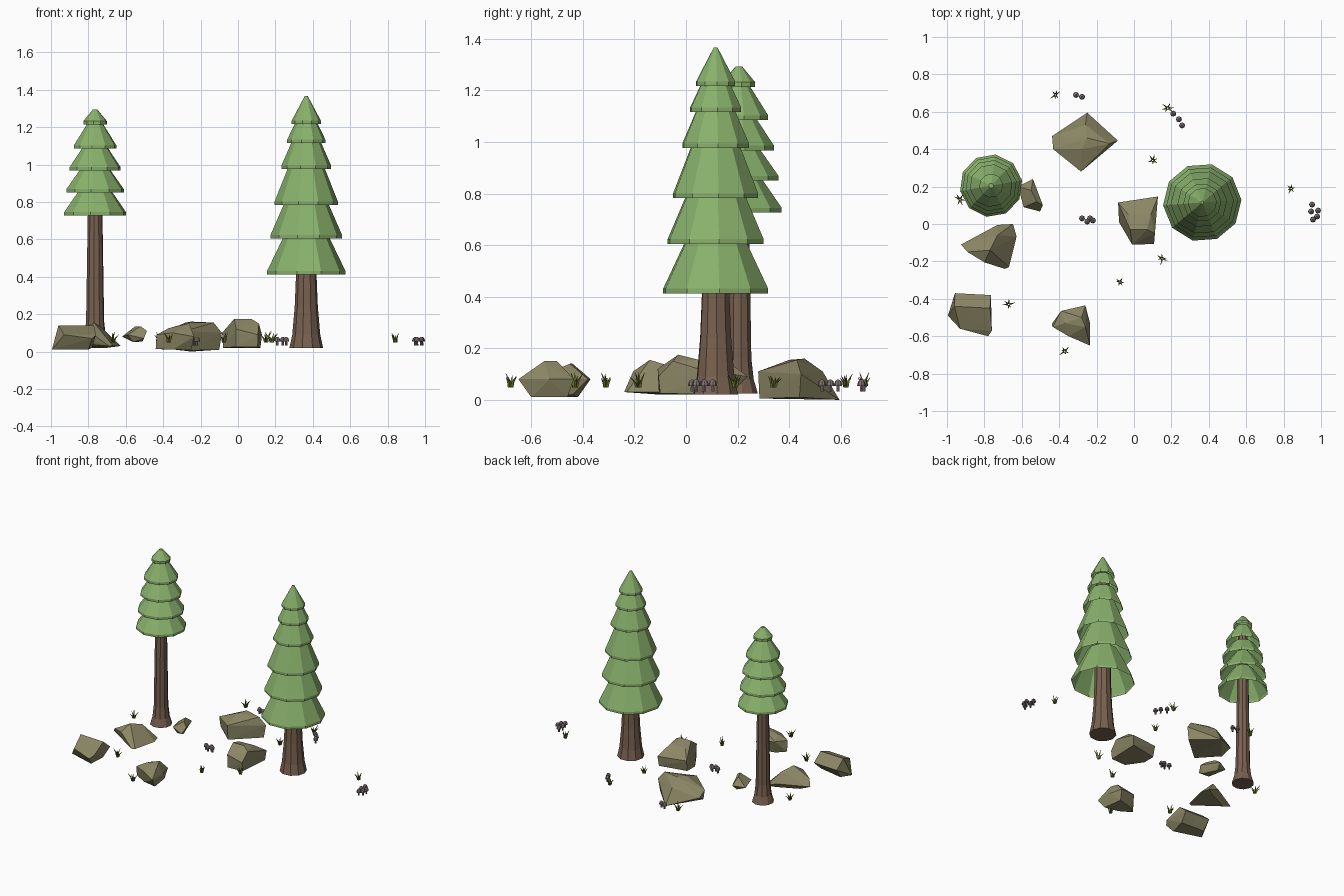
import bpy, bmesh, math, random
from mathutils import Vector

if "Cube" in bpy.data.objects:
    bpy.data.objects.remove(bpy.data.objects["Cube"])

random.seed(4)


def material(name, rgb):
    m = bpy.data.materials.new(name)
    m.diffuse_color = (*rgb, 1)
    m.use_nodes = True
    m.node_tree.nodes["Principled BSDF"].inputs["Base Color"].default_value = m.diffuse_color
    return m


LEAF = material("leaf_green", (0.25, 0.44, 0.15))
BARK = material("bark_brown", (0.19, 0.12, 0.08))
ROCK = material("rock_olive", (0.26, 0.24, 0.13))
CAP = material("mushroom_mauve", (0.22, 0.17, 0.18))
GRASS = material("grass_olive", (0.13, 0.17, 0.025))


def finish(name, bm, mat):
    bmesh.ops.recalc_face_normals(bm, faces=bm.faces)
    me = bpy.data.meshes.new(name)
    bm.to_mesh(me)
    bm.free()
    me.materials.append(mat)
    ob = bpy.data.objects.new(name, me)
    bpy.context.collection.objects.link(ob)
    return ob


def loft(bm, rings, cap_start=True, cap_end=True):
    """Skin a list of equally sized vertex rings."""
    rings = [[bm.verts.new(p) for p in ring] for ring in rings]
    n = len(rings[0])
    for a, b in zip(rings, rings[1:]):
        for i in range(n):
            j = (i + 1) % n
            bm.faces.new((a[i], a[j], b[j], b[i]))
    if cap_start:
        bm.faces.new(rings[0][::-1])
    if cap_end:
        bm.faces.new(rings[-1])


def circle(cx, cy, r, z, n, turn=0.0):
    return [(cx + r * math.cos(turn + math.tau * i / n),
             cy + r * math.sin(turn + math.tau * i / n), z) for i in range(n)]


def lathe(bm, x, y, profile, n, turn=0.0, cap_start=True, cap_end=True):
    loft(bm, [circle(x, y, r, z, n, turn) for r, z in profile], cap_start, cap_end)


def tree(name, x, y, trunk, tiers, apex, turn):
    bm = bmesh.new()
    lathe(bm, x, y, trunk, 10, turn)
    finish(name + "_trunk", bm, BARK)
    # hollow tiers: short vertical rim, then a cone tucked under the next tier
    bm = bmesh.new()
    for k, (r, z, r_top) in enumerate(tiers):
        last = k == len(tiers) - 1
        rim = z + 0.018
        if last:
            top = apex
        else:
            top = tiers[k + 1][1]
            extra = 0.05 if k < len(tiers) - 3 else 0.002
            r_top -= (r - r_top) / (top - rim) * extra
            top += extra
        lathe(bm, x, y, [(r, z), (r, rim), (r_top, top)], 10, turn, False, last)
    finish(name + "_foliage", bm, LEAF)


# Trees: tiers are (rim radius, rim height, radius where the next tier starts)
tree("tall_tree", 0.365, 0.115,
     [(0.09, 0.02), (0.075, 0.09), (0.062, 0.24), (0.055, 0.41), (0.045, 1.235)],
     [(0.21, 0.413, 0.126), (0.192, 0.605, 0.122), (0.17, 0.783, 0.1),
      (0.133, 0.977, 0.08), (0.102, 1.116, 0.062), (0.078, 1.217, 0.008)],
     1.366, math.radians(4))
tree("small_tree", -0.764, 0.205,
     [(0.074, 0.025), (0.058, 0.08), (0.049, 0.16), (0.04, 0.72), (0.03, 1.22)],
     [(0.168, 0.727, 0.095), (0.156, 0.85, 0.085), (0.138, 0.968, 0.072),
      (0.115, 1.085, 0.045), (0.064, 1.214, 0.013)],
     1.293, math.radians(10))


# Rocks: faceted hulls around a few corner points
def rock(name, corners):
    bm = bmesh.new()
    for p in corners:
        bm.verts.new(p)
    hull = bmesh.ops.convex_hull(bm, input=bm.verts)
    loose = [v for v in bm.verts if not v.link_faces]
    bmesh.ops.delete(bm, geom=loose, context="VERTS")
    finish(name, bm, ROCK)


rock("rock_back", [
    (-.25, .595, 0), (-.10, .44, .01), (-.28, .285, .005), (-.42, .40, .02),
    (-.438, .47, .06), (-.086, .446, .10), (-.283, .28, .11), (-.432, .40, .09),
    (-.26, .53, .11), (-.13, .43, .155), (-.28, .40, .155), (-.25, .46, .16)])
rock("rock_middle", [
    (-.08, .10, .02), (.12, .14, .02), (.105, -.10, .025), (-.01, -.105, .025),
    (-.08, .01, .02), (-.02, -.03, .175), (.07, -.03, .175), (.107, -.107, .09),
    (-.01, -.11, .12), (.128, .147, .09), (-.085, .115, .10), (.09, .05, .155),
    (-.03, .05, .15), (.112, -.05, .15)])
rock("rock_small", [
    (-.54, .24, .09), (-.487, .10, .11), (-.503, .067, .07), (-.59, .09, .09),
    (-.62, .20, .08), (-.55, .18, .135), (-.52, .12, .135), (-.56, .10, .05),
    (-.51, .10, .055), (-.55, .20, .05)])
rock("rock_left", [
    (-.925, -.11, .05), (-.73, -.005, .06), (-.647, .0, .03), (-.628, -.067, .03),
    (-.668, -.23, .03), (-.69, -.24, .03), (-.80, -.205, .11), (-.89, -.15, .09),
    (-.77, -.14, .155), (-.73, -.06, .13), (-.85, -.10, .02), (-.70, -.03, .02)])
rock("rock_front_left", [
    (-.957, -.37, .08), (-.765, -.38, .08), (-.76, -.57, .09), (-.78, -.60, .07),
    (-.93, -.56, .09), (-.995, -.49, .01), (-.96, -.44, .14), (-.77, -.45, .14),
    (-.80, -.55, .01), (-.78, -.44, .02), (-.95, -.42, .01)])
rock("rock_front", [
    (-.44, -.535, .015), (-.435, -.55, .09), (-.39, -.465, .10), (-.26, -.435, .08),
    (-.235, -.53, .08), (-.235, -.65, .08), (-.26, -.55, .15), (-.37, -.53, .125),
    (-.28, -.50, .15), (-.35, -.60, .10), (-.25, -.60, .01), (-.27, -.46, .01),
    (-.38, -.49, .01), (-.35, -.58, .01)])

# Mushrooms: stem with a domed cap, grouped in patches
patches = {
    "back": [(-.31, .69), (-.278, .68)],
    "behind_tree": [(.21, .59), (.24, .56), (.257, .527)],
    "right": [(.952, .104), (.947, .067), (.984, .072), (.979, .04), (.957, .024)],
    "centre": [(-.278, .03), (-.25, .013), (-.235, .03), (-.22, .019)]}
for label, spots in patches.items():
    bm = bmesh.new()
    for x, y in spots:
        lathe(bm, x, y, [(.007, .032), (.006, .06)], 6)
        lathe(bm, x, y, [(.005, .058), (.016, .054), (.0155, .062),
                         (.011, .073), (.004, .078)], 8)
    finish("mushrooms_" + label, bm, CAP)


# Grass: clumps of thin, outward-bending blades
def grass(name, x, y):
    bm = bmesh.new()
    start = random.uniform(0, math.tau)
    for i in range(6):
        a = start + i * math.tau / 6 + random.uniform(-.3, .3)
        lean = random.uniform(.012, .03)
        tall = random.uniform(.035, .06)
        out = Vector((math.cos(a), math.sin(a), 0))
        rings = []
        for t, w in ((0, .0055), (.5, .005), (1, .0006)):
            c = Vector((x, y, .048 + tall * t)) + out * (.006 + lean * t * t)
            rings.append(circle(c.x, c.y, w, c.z, 3, a))
        loft(bm, rings)
    finish(name, bm, GRASS)


clumps = [(-.42, .69), (.18, .62), (.10, .34), (.84, .19), (.15, -.185),
          (-.075, -.31), (-.37, -.68), (-.67, -.43), (-.93, .13)]
for k, (x, y) in enumerate(clumps):
    grass(f"grass_clump_{k + 1}", x, y)
